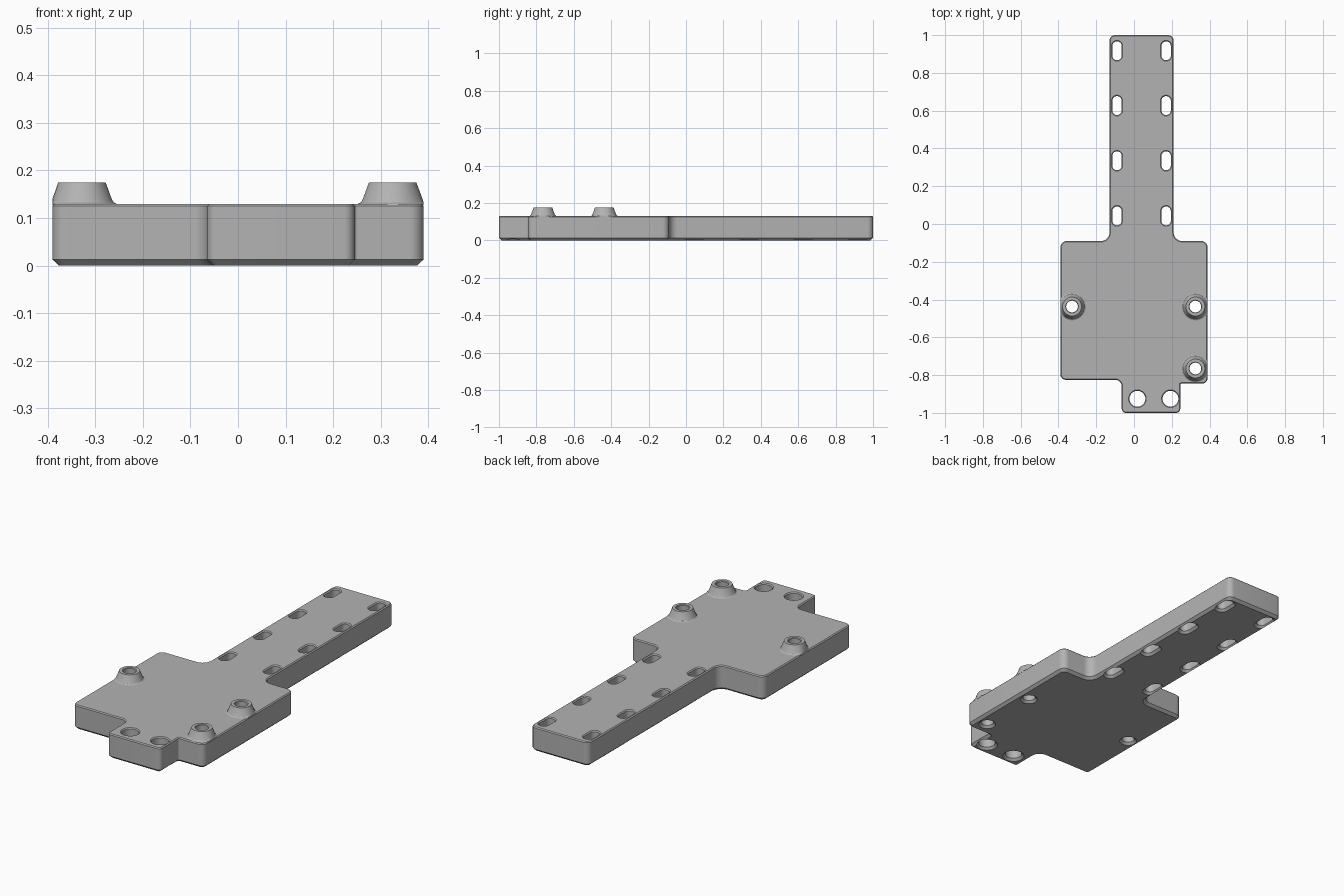
import bpy, bmesh
from math import sin, cos, pi
from mathutils import Vector

if "Cube" in bpy.data.objects:
    bpy.data.objects.remove(bpy.data.objects["Cube"])

TOP = 0.13

grey = bpy.data.materials.new("plain grey")
grey.use_nodes = True
grey.diffuse_color = (0.45, 0.45, 0.45, 1)
grey.node_tree.nodes["Principled BSDF"].inputs["Base Color"].default_value = (0.45, 0.45, 0.45, 1)


def loft(bm, rings, closed=False):
    """Skin matching rings of points; cap the ends, or join them into a loop."""
    loops = [[bm.verts.new(p) for p in ring] for ring in rings]
    pairs = list(zip(loops, loops[1:]))
    if closed:
        pairs.append((loops[-1], loops[0]))
    else:
        bm.faces.new(loops[0][::-1])
        bm.faces.new(loops[-1])
    for a, b in pairs:
        for i in range(len(a)):
            j = (i + 1) % len(a)
            bm.faces.new((a[i], a[j], b[j], b[i]))


def make_object(name, bm):
    bmesh.ops.recalc_face_normals(bm, faces=bm.faces)
    mesh = bpy.data.meshes.new(name)
    bm.to_mesh(mesh)
    bm.free()
    mesh.materials.append(grey)
    obj = bpy.data.objects.new(name, mesh)
    bpy.context.collection.objects.link(obj)
    return obj


def shade(obj):
    bpy.ops.object.select_all(action='DESELECT')
    obj.select_set(True)
    bpy.context.view_layer.objects.active = obj
    bpy.ops.object.shade_smooth_by_angle(angle=pi / 6)


def outline(corners, inset, z, steps=8):
    """Counter-clockwise right-angled outline, inset, with rounded corners."""
    points = []
    for i, (x, y, r) in enumerate(corners):
        c = Vector((x, y))
        before = (Vector(corners[i - 1][:2]) - c).normalized()
        after = (Vector(corners[(i + 1) % len(corners)][:2]) - c).normalized()
        convex = before.x * after.y - before.y * after.x < 0
        side = 1 if convex else -1
        c += (before + after) * inset * side
        r -= inset * side
        for k in range(steps + 1):
            t = pi / 2 * k / steps
            p = c + before * r * (1 - sin(t)) + after * r * (1 - cos(t))
            points.append((p.x, p.y, z))
    return points


def stadium(x, y, r, half, z, steps=32):
    """Circle stretched along y by a straight half length."""
    ring = []
    for k in range(steps):
        a = 2 * pi * (k + 0.5) / steps
        ring.append((x + r * cos(a), y + r * sin(a) + (half if sin(a) > 0 else -half), z))
    return ring


# Plate: wide body, long arm at the back, short tab at the front
corners = [
    (-0.065, -1, 0.022), (0.245, -1, 0.022),
    (0.245, -0.845, 0.006), (0.39, -0.845, 0.03),
    (0.39, -0.09, 0.035), (0.21, -0.09, 0.045),
    (0.21, 1, 0.03), (-0.13, 1, 0.03),
    (-0.13, -0.09, 0.045), (-0.39, -0.09, 0.035),
    (-0.39, -0.825, 0.03), (-0.065, -0.825, 0.035),
]
bm = bmesh.new()
loft(bm, [outline(corners, i, z) for i, z in
          ((0.014, 0), (0, 0.013), (0, TOP - 0.005), (0.005, TOP))])
plate = make_object("plate", bm)

# Holes: slots in the arm, round holes in the tab and under the bosses
slots = [(x, y, 0.025, 0.025) for x in (-0.09, 0.17) for y in (0.043, 0.335, 0.627, 0.917)]
tab_holes = [(x, -0.925, 0.042, 0) for x in (0.018, 0.193)]
boss_spots = [(-0.328, -0.437), (0.325, -0.437), (0.325, -0.765)]
boss_holes = [(x, y, 0.031, 0) for x, y in boss_spots]
bm = bmesh.new()
for x, y, r, half in slots + tab_holes + boss_holes:
    rim = 0 if (x, y) in boss_spots else 0.01
    loft(bm, [stadium(x, y, r + grow, half, z) for grow, z in
              ((0.022, -0.01), (0, 0.012), (0, TOP - 0.005), (rim, TOP + 0.005))])
cutter = make_object("hole_cutter", bm)
cutter.hide_render = True

cut = plate.modifiers.new("holes", 'BOOLEAN')
cut.operation = 'DIFFERENCE'
cut.solver = 'EXACT'
cut.object = cutter
bpy.context.view_layer.objects.active = plate
bpy.ops.object.modifier_apply(modifier=cut.name)
bpy.data.objects.remove(cutter)
shade(plate)

# Bosses: hollow tapered studs with a flared foot, kept inside the plate's sides
profile = [(0.031, TOP - 0.004), (0.073, TOP - 0.004), (0.073, TOP), (0.067, 0.133),
           (0.063, 0.14), (0.05, 0.175), (0.034, 0.175), (0.031, 0.171)]
for n, (x, y) in enumerate(boss_spots):
    bm = bmesh.new()
    loft(bm, [stadium(x, y, r, 0, z) for r, z in profile], closed=True)
    for v in bm.verts:
        v.co.x = max(-0.39, min(0.39, v.co.x))
    shade(make_object("boss_%d" % (n + 1), bm))
